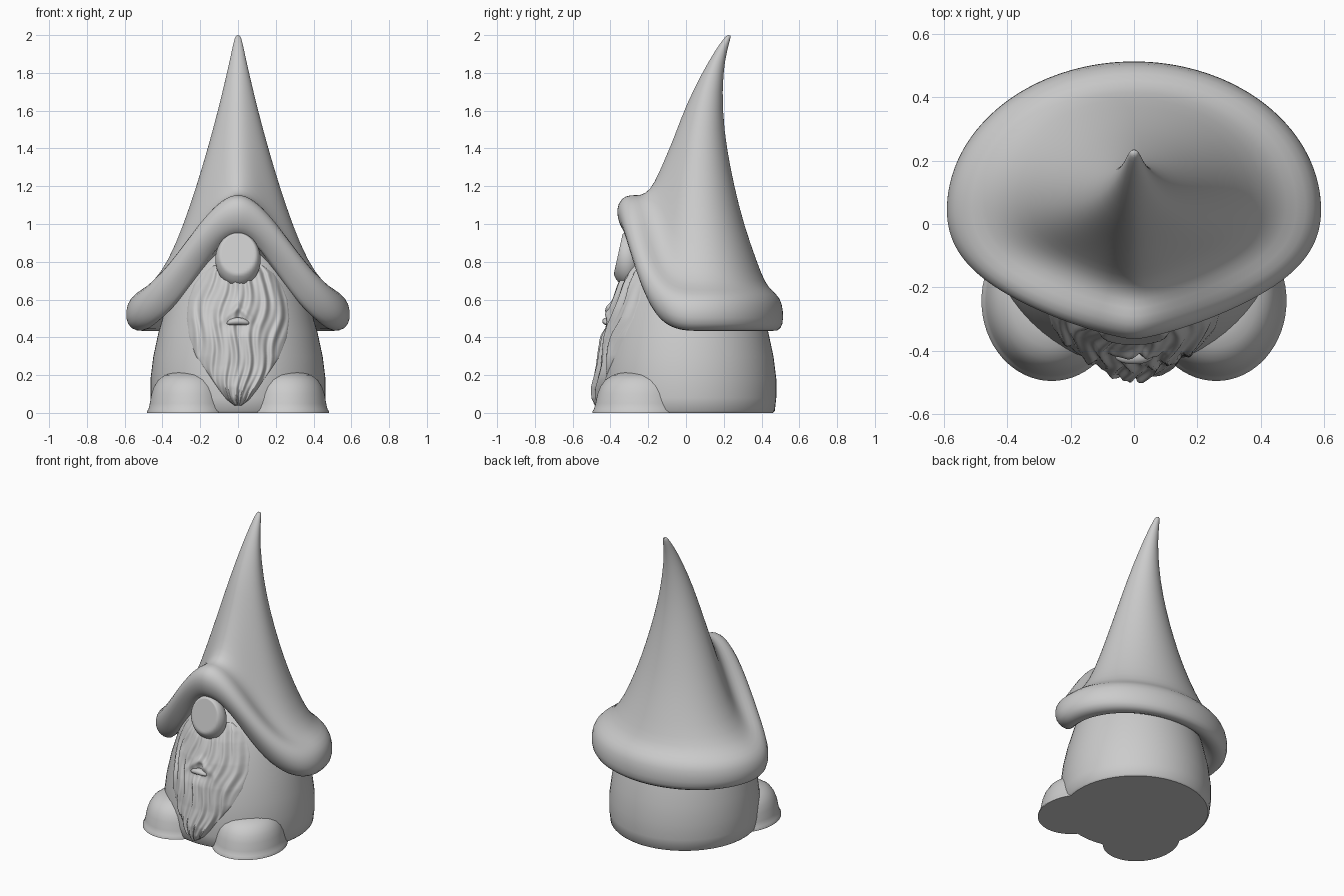
import bpy, bmesh, math
from math import sin, cos, pi, exp, sqrt

cube = bpy.data.objects.get("Cube")
if cube:
    bpy.data.objects.remove(cube, do_unlink=True)

grey = bpy.data.materials.new("plain_grey")
grey.use_nodes = True
grey.diffuse_color = (0.6, 0.6, 0.6, 1)
grey.node_tree.nodes["Principled BSDF"].inputs["Base Color"].default_value = (0.6, 0.6, 0.6, 1)


def finish(name, bm, subdiv=0, angle=40):
    bmesh.ops.recalc_face_normals(bm, faces=bm.faces)
    mesh = bpy.data.meshes.new(name)
    bm.to_mesh(mesh)
    bm.free()
    mesh.materials.append(grey)
    obj = bpy.data.objects.new(name, mesh)
    bpy.context.collection.objects.link(obj)
    if subdiv:
        mod = obj.modifiers.new("Subdivision", 'SUBSURF')
        mod.levels = mod.render_levels = subdiv
    bpy.ops.object.select_all(action='DESELECT')
    obj.select_set(True)
    bpy.context.view_layer.objects.active = obj
    bpy.ops.object.shade_smooth_by_angle(angle=math.radians(angle))


def loft(rings):
    """Closed solid through a list of rings of points."""
    bm = bmesh.new()
    loops = [[bm.verts.new(p) for p in ring] for ring in rings]
    n = len(loops[0])
    for a, b in zip(loops, loops[1:]):
        for i in range(n):
            j = (i + 1) % n
            bm.faces.new((a[i], a[j], b[j], b[i]))
    bm.faces.new(loops[0])
    bm.faces.new(loops[-1])
    return bm


def oval(cx, cy, rx, ry, z, n=64):
    return [(cx + rx * cos(2 * pi * i / n), cy + ry * sin(2 * pi * i / n), z) for i in range(n)]


def interp(table, z):
    """Linear lookup in a table of (z, value) pairs."""
    for (z0, a), (z1, b) in zip(table, table[1:]):
        if z <= z1:
            t = max(0, (z - z0) / (z1 - z0))
            return a + (b - a) * t
    return table[-1][1]


# Body: round, tapering under the hat
BODY_Y = 0.015
body_profile = [(0, .445), (.01, .455), (.08, .463), (.18, .463), (.3, .448), (.43, .42),
                (.55, .385), (.65, .35), (.75, .305), (.85, .24), (.93, .15)]
finish("body", loft([oval(0, BODY_Y, r, r, z) for z, r in body_profile]))

# Feet: flared domes, longer than wide
foot_profile = [(0, .222), (.008, .222), (.02, .214), (.05, .207), (.1, .198), (.14, .184),
                (.175, .162), (.2, .128), (.213, .085), (.217, .03)]
for side, x in (("left", .26), ("right", -.26)):
    finish(side + "_foot", loft([oval(x, -.243, r, r * 1.14, z) for z, r in foot_profile]))

# Hat: rings of z, front lift, half width, front y, back y, front pinch
hat_rings = [
    (.62, .38, .30, -.24, .30, .1), (.50, .42, .42, -.29, .38, .1),
    (.435, .515, .475, -.31, .43, .1), (.43, .535, .54, -.335, .49, .12),
    (.465, .545, .59, -.36, .514, .12), (.54, .545, .597, -.373, .516, .12),
    (.61, .53, .573, -.347, .50, .12), (.65, .51, .515, -.295, .452, .12),
    (.69, .46, .45, -.245, .418, .11), (.80, .38, .37, -.19, .375, .1),
    (1.0, .27, .287, -.145, .305, .06), (1.2, .16, .22, -.105, .255, .05),
    (1.4, .08, .16, -.055, .215, .04), (1.6, .03, .106, .0, .192, .03),
    (1.8, 0, .058, .085, .195, 0), (1.92, 0, .032, .155, .217, 0),
    (1.985, 0, .018, .202, .237, 0), (2.0, 0, .009, .218, .236, 0)]
SPREAD = .7
EDGE = exp(-(1 / SPREAD) ** 2)


def hat_ring(z, lift, rx, yf, yb, pinch, n=72):
    mid = yf + (yb - yf) * .465
    pts = []
    for i in range(n):
        c, s = cos(2 * pi * i / n), sin(2 * pi * i / n)
        rise, y = 0, mid + (yb - mid) * s
        if s < 0:
            rise = (exp(-(c / SPREAD) ** 2) - EDGE) / (1 - EDGE)
            y = mid + (mid - yf) * s * (1 - pinch * 2 * abs(c * s))
        pts.append((rx * c, y, z + lift * rise))
    return pts


finish("hat", loft([hat_ring(*r) for r in hat_rings]), subdiv=1, angle=80)

# Nose: egg with a flattened, leaning front
bm = bmesh.new()
bmesh.ops.create_uvsphere(bm, u_segments=48, v_segments=32, radius=1)
for v in bm.verts:
    x, y, z = v.co
    z = .812 + .142 * z
    y = max(-.312 + .085 * y, -.39 + .22 * (z - .7))
    v.co = (.12 * x, y, z)
finish("nose", bm, angle=60)

# Beard: teardrop sheet with wavy strands
beard_width = [(.04, .02), (.07, .06), (.12, .1), (.2, .155), (.3, .225), (.4, .262),
               (.5, .275), (.6, .265), (.68, .235), (.74, .19), (.78, .13)]
beard_front = [(.04, -.475), (.08, -.495), (.14, -.495), (.25, -.468), (.4, -.445),
               (.55, -.405), (.68, -.355), (.78, -.3)]
ROWS, COLS = 90, 90
bm = bmesh.new()
grid = []
for j in range(ROWS + 1):
    z = .04 + .74 * j / ROWS
    w, front, r = interp(beard_width, z), interp(beard_front, z), interp(body_profile, z)
    row = []
    for i in range(COLS + 1):
        u = 2 * i / COLS - 1
        x = u * w
        skin = BODY_Y - sqrt(max(r * r - x * x, 0)) + .005
        bulge = (1 - u * u) ** .5
        core = BODY_Y - r + .005
        # Strands follow the outline at the sides and hang straight in the middle
        phase = 55 * x + 8 * u + 1.3 * sin(17 * z + 9 * x)
        wave = sin(phase) + .6 * sin(1.7 * phase - 14 * z)
        y = skin + (front - core) * bulge + .007 * wave * min(1, 2 * bulge)
        # Hollow of the mouth under the moustache
        y += .022 * exp(-(x / .05) ** 2 - ((z - .46) / .03) ** 2)
        y -= .016 * exp(-(x / .08) ** 2 - ((z - .56 + abs(x) * .8) / .022) ** 2)
        row.append(bm.verts.new((x, y, z)))
    grid.append(row)
for a, b in zip(grid, grid[1:]):
    for i in range(COLS):
        bm.faces.new((a[i], a[i + 1], b[i + 1], b[i]))
# Close the sheet towards the inside of the body
edges = [e for e in bm.edges if e.is_boundary]
for v in bmesh.ops.extrude_edge_only(bm, edges=edges)["geom"]:
    if isinstance(v, bmesh.types.BMVert):
        v.co.y += .06
finish("beard", bm, angle=60)

# Lower lip
bm = bmesh.new()
bmesh.ops.create_uvsphere(bm, u_segments=24, v_segments=16, radius=1)
for v in bm.verts:
    v.co = (.06 * v.co.x, -.418 + .025 * v.co.y, .485 + .02 * v.co.z - .01 * v.co.x ** 2)
finish("lower_lip", bm)
